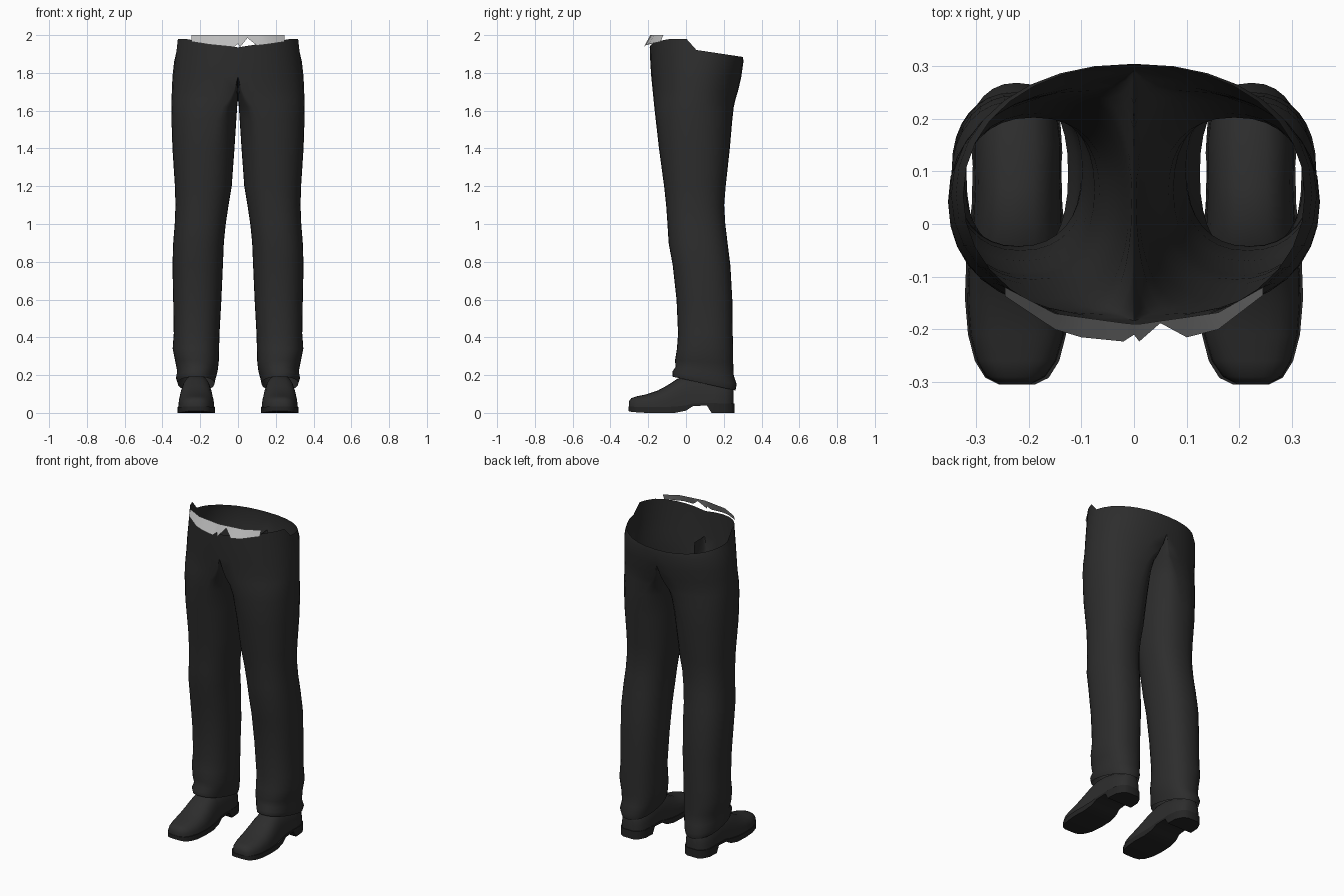
import bpy, bmesh, math


def material(name, value):
    m = bpy.data.materials.new(name)
    m.diffuse_color = (value, value, value, 1)
    return m


CLOTH = material("charcoal cloth", 0.026)
LEATHER = material("black leather", 0.026)
SOLE = material("dark sole", 0.018)
LINEN = material("light grey linen", 0.5)


def finish(bm, name, mat, mirror=True, angle=45):
    bmesh.ops.remove_doubles(bm, verts=bm.verts, dist=0.0005)
    bmesh.ops.recalc_face_normals(bm, faces=bm.faces)
    me = bpy.data.meshes.new(name)
    bm.to_mesh(me)
    bm.free()
    me.materials.append(mat)
    ob = bpy.data.objects.new(name, me)
    bpy.context.collection.objects.link(ob)
    bpy.context.view_layer.objects.active = ob
    ob.select_set(True)
    if mirror:
        mod = ob.modifiers.new("mirror", 'MIRROR')
        mod.use_clip = True
        mod.merge_threshold = 0.001
        bpy.ops.object.modifier_apply(modifier=mod.name)
    bpy.ops.object.shade_smooth_by_angle(angle=math.radians(angle))
    ob.select_set(False)
    return ob


def loft(bm, rings, closed=True, caps=False):
    rows = [[bm.verts.new(p) for p in r] for r in rings]
    for a, b in zip(rows, rows[1:]):
        n = len(a)
        for i in range(n if closed else n - 1):
            j = (i + 1) % n
            bm.faces.new((a[i], a[j], b[j], b[i]))
    if caps:
        bm.faces.new(rows[0])
        bm.faces.new(rows[-1])


def power(v, e):
    return math.copysign(abs(v) ** e, v)


# Trousers: leg rings that blend into half-hip rings above the crotch
# z, inner x, outer x, front y, back y, hip blend, drop per unit y
LEG = [
    (0.155, 0.125, 0.318, -0.07, 0.262, 0, 0.22),
    (0.185, 0.118, 0.328, -0.072, 0.268, 0, 0.2),
    (0.22, 0.108, 0.322, -0.055, 0.253, 0, 0.15),
    (0.27, 0.102, 0.332, -0.058, 0.25, 0, 0.05),
    (0.34, 0.10, 0.346, -0.048, 0.25, 0, 0),
    (0.42, 0.098, 0.34, -0.042, 0.247, 0, 0),
    (0.60, 0.088, 0.343, -0.05, 0.245, 0, 0),
    (0.78, 0.08, 0.347, -0.07, 0.235, 0, 0),
    (0.90, 0.075, 0.343, -0.092, 0.22, 0, 0),
    (1.00, 0.065, 0.335, -0.098, 0.208, 0, 0),
    (1.10, 0.05, 0.331, -0.105, 0.202, 0, 0),
    (1.20, 0.035, 0.334, -0.116, 0.21, 0.05, 0),
    (1.40, 0.022, 0.347, -0.143, 0.232, 0.15, 0),
    (1.55, 0.014, 0.352, -0.16, 0.245, 0.35, 0),
    (1.62, 0.01, 0.353, -0.168, 0.253, 0.55, 0),
    (1.66, -0.02, 0.352, -0.172, 0.262, 0.72, 0),
    (1.71, -0.03, 0.35, -0.177, 0.277, 0.88, 0),
    (1.78, -0.03, 0.347, -0.184, 0.293, 1, 0),
    (1.86, -0.03, 0.338, -0.189, 0.304, 1, 0),
    (1.94, -0.03, 0.324, -0.192, 0.302, 1, 0),
]
N = 32


def waist_height(x, y):
    if y > 0.05:
        return 1.922 - 0.15 * (y - 0.05)
    return 1.935 + 0.045 * min(1, abs(x) / 0.28)


rings = []
for k, (z, xi, xo, yf, yb, w, drop) in enumerate(LEG):
    cx, rx = (xi + xo) / 2, (xo - xi) / 2
    cy, ry = (yf + yb) / 2, (yb - yf) / 2
    ring = []
    for i in range(N):
        t = -math.pi / 2 + 2 * math.pi * i / N
        c, s = power(math.cos(t), 0.88), power(math.sin(t), 0.88)
        lx, ly = cx + rx * c, cy + ry * s
        hx = xo * max(0, power(math.cos(t), 0.92))
        hy = cy + ry * power(math.sin(t), 0.95)
        x, y = max(0, lx + (hx - lx) * w), ly + (hy - ly) * w
        h = waist_height(x, y) if k == len(LEG) - 1 else z - drop * (y - cy)
        ring.append((x, y, h))
    rings.append(ring)
bm = bmesh.new()
loft(bm, rings)
# open the inside of the hips along the centre line
bmesh.ops.delete(bm, geom=[f for f in bm.faces if all(v.co.x < 1e-4 for v in f.verts)], context='FACES')
finish(bm, "trousers", CLOTH, angle=60)

# Shoe uppers: arched sections from toe to heel: y, centre x, half width, base z, top z
UPPER = [
    (-0.303, 0.225, 0.03, 0.03, 0.06),
    (-0.29, 0.225, 0.056, 0.03, 0.078),
    (-0.26, 0.223, 0.075, 0.03, 0.088),
    (-0.21, 0.222, 0.089, 0.03, 0.098),
    (-0.15, 0.221, 0.095, 0.03, 0.118),
    (-0.10, 0.221, 0.094, 0.03, 0.145),
    (-0.05, 0.221, 0.09, 0.032, 0.178),
    (0.00, 0.221, 0.085, 0.038, 0.2),
    (0.07, 0.221, 0.082, 0.048, 0.2),
    (0.15, 0.221, 0.083, 0.048, 0.18),
    (0.21, 0.221, 0.075, 0.045, 0.165),
    (0.24, 0.221, 0.055, 0.045, 0.15),
    (0.252, 0.221, 0.03, 0.045, 0.13),
]
bm = bmesh.new()
rings = []
for y, cx, hw, z0, z1 in UPPER:
    arc = [math.pi * i / 12 for i in range(13)]
    rings.append([(cx + hw * power(math.cos(a), 0.75), y, z0 + (z1 - z0) * math.sin(a) ** 0.8) for a in arc])
loft(bm, rings, caps=True)
finish(bm, "shoe_uppers", LEATHER, angle=50)

# Soles with raised arch and heel block: y, half width, base z, top z
SOLES = [
    (-0.305, 0.033, 0.01, 0.033),
    (-0.292, 0.06, 0.006, 0.033),
    (-0.26, 0.08, 0.003, 0.032),
    (-0.21, 0.093, 0, 0.031),
    (-0.14, 0.099, 0, 0.031),
    (-0.06, 0.096, 0, 0.033),
    (0.0, 0.09, 0.012, 0.04),
    (0.035, 0.086, 0.035, 0.05),
    (0.11, 0.084, 0.04, 0.052),
    (0.135, 0.086, 0, 0.052),
    (0.20, 0.082, 0, 0.05),
    (0.24, 0.062, 0, 0.05),
    (0.256, 0.034, 0, 0.05),
]
bm = bmesh.new()
loft(bm, [[(0.222 - w, y, a), (0.222 + w, y, a), (0.222 + w, y, b), (0.222 - w, y, b)]
          for y, w, a, b in SOLES], caps=True)
finish(bm, "shoe_soles", SOLE, angle=35)

# Shirt hem folded over the front of the waistband, with a notch beside the centre
# x, top y, lower y, lower z
HEM = [
    (-0.245, -0.12, -0.137, 1.965),
    (-0.15, -0.17, -0.2, 1.95),
    (-0.10, -0.177, -0.215, 1.945),
    (-0.02, -0.188, -0.223, 1.937),
    (0.0, -0.19, -0.21, 1.955),
    (0.01, -0.19, -0.223, 1.935),
    (0.05, -0.184, -0.188, 1.985),
    (0.10, -0.177, -0.215, 1.945),
    (0.16, -0.168, -0.2, 1.952),
    (0.245, -0.12, -0.135, 1.965),
]
bm = bmesh.new()
loft(bm, [[(x, y0, 2.0) for x, y0, y1, z in HEM], [(x, y1, z) for x, y0, y1, z in HEM]], closed=False)
for f in bm.faces:
    f.normal_update()
finish(bm, "shirt_hem", LINEN, mirror=False)
